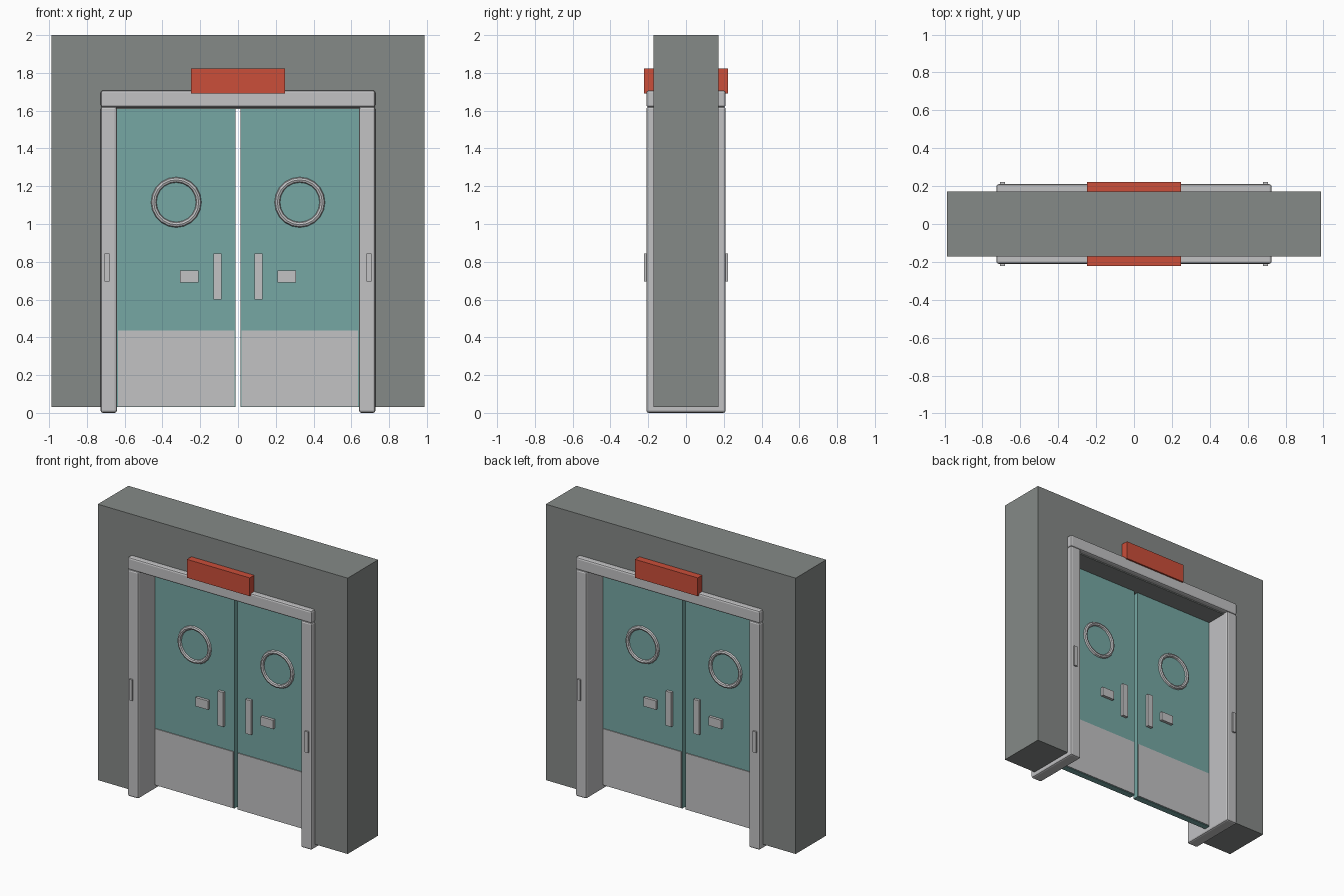
import bpy, bmesh, math
from mathutils import Matrix, Vector

if "Cube" in bpy.data.objects:
    bpy.data.objects.remove(bpy.data.objects["Cube"])


def material(name, rgb):
    m = bpy.data.materials.new(name)
    m.diffuse_color = (*rgb, 1.0)
    m.use_nodes = True
    m.node_tree.nodes["Principled BSDF"].inputs["Base Color"].default_value = m.diffuse_color
    return m


CONCRETE = material("grey_wall", (0.235, 0.252, 0.242))
METAL = material("light_metal", (0.54, 0.54, 0.55))
TEAL = material("teal_door", (0.181, 0.386, 0.371))
RED = material("red_sign", (0.597, 0.077, 0.042))


def finish(name, bm, mat):
    mesh = bpy.data.meshes.new(name)
    bm.to_mesh(mesh)
    bm.free()
    mesh.materials.append(mat)
    obj = bpy.data.objects.new(name, mesh)
    bpy.context.collection.objects.link(obj)
    return obj


def box(name, x, y, z, mat, bevel=0.0):
    """Box from (min, max) pairs, optionally bevelled."""
    x, y, z = sorted(x), sorted(y), sorted(z)
    bm = bmesh.new()
    size = Vector((x[1] - x[0], y[1] - y[0], z[1] - z[0]))
    mid = Vector((sum(x), sum(y), sum(z))) / 2
    bmesh.ops.create_cube(bm, size=1, matrix=Matrix.Translation(mid) @ Matrix.Diagonal((*size, 1)))
    obj = finish(name, bm, mat)
    if bevel:
        mod = obj.modifiers.new("edge", "BEVEL")
        mod.width = bevel
        mod.segments = 2
    return obj


def ring(name, centre, major, minor, mat, sides=20, tube=8):
    """Torus facing along y: a circle spun round the y axis."""
    bm = bmesh.new()
    loops = []
    for i in range(sides):
        a = math.tau * i / sides
        loop = []
        for j in range(tube):
            b = math.tau * j / tube
            r = major + minor * math.cos(b)
            loop.append(bm.verts.new(Vector(centre) + Vector(
                (r * math.cos(a), minor * math.sin(b), r * math.sin(a)))))
        loops.append(loop)
    for i in range(sides):
        p, q = loops[i], loops[(i + 1) % sides]
        for j in range(tube):
            k = (j + 1) % tube
            bm.faces.new((p[j], p[k], q[k], q[j]))
    bmesh.ops.recalc_face_normals(bm, faces=bm.faces)
    return finish(name, bm, mat)


# Wall: an upside-down U outline extruded through its thickness
W, D = 0.987, 0.172
outline = [(-W, 0.03), (-0.645, 0.03), (-0.645, 1.61), (0.645, 1.61),
           (0.645, 0.03), (W, 0.03), (W, 2.0), (-W, 2.0)]
bm = bmesh.new()
face = bm.faces.new([bm.verts.new((x, -D, z)) for x, z in outline])
ext = bmesh.ops.extrude_face_region(bm, geom=[face])
bmesh.ops.translate(bm, vec=(0, 2 * D, 0),
                    verts=[v for v in ext["geom"] if isinstance(v, bmesh.types.BMVert)])
bmesh.ops.recalc_face_normals(bm, faces=bm.faces)
finish("wall", bm, CONCRETE)

# Header trim on both faces of the wall
for y, face_name in ((-1, "front"), (1, "back")):
    box(f"{face_name}_header", (-0.727, 0.727), (y * 0.16, y * 0.21), (1.618, 1.707), METAL, 0.012)
    box(f"{face_name}_sign", (-0.248, 0.248), (y * 0.16, y * 0.222), (1.692, 1.823), RED)

for s, side in ((-1, "left"), (1, "right")):
    # Jamb wraps the full wall thickness; door leaf sits in the middle
    box(f"{side}_jamb", (s * 0.641, s * 0.727), (-0.21, 0.21), (0, 1.621), METAL, 0.012)
    box(f"{side}_door", (s * 0.013, s * 0.645), (-0.022, 0.022), (0.03, 1.611), TEAL)
    # Fittings repeated on both faces
    for y, face_name in ((-1, "front"), (1, "back")):
        n = f"{face_name}_{side}"
        surf = (y * 0.015, y * 0.042)
        box(f"{n}_kick_plate", (s * 0.018, s * 0.635), (y * 0.015, y * 0.028), (0.034, 0.436), METAL)
        box(f"{n}_handle", (s * 0.088, s * 0.131), surf, (0.6, 0.845), METAL)
        box(f"{n}_lock_plate", (s * 0.209, s * 0.307), surf, (0.69, 0.753), METAL)
        box(f"{n}_jamb_plate", (s * 0.681, s * 0.707), (y * 0.2, y * 0.222), (0.695, 0.845), METAL)
        ring(f"{n}_porthole_ring", (s * 0.327, y * 0.022, 1.115), 0.119, 0.0145, METAL)
